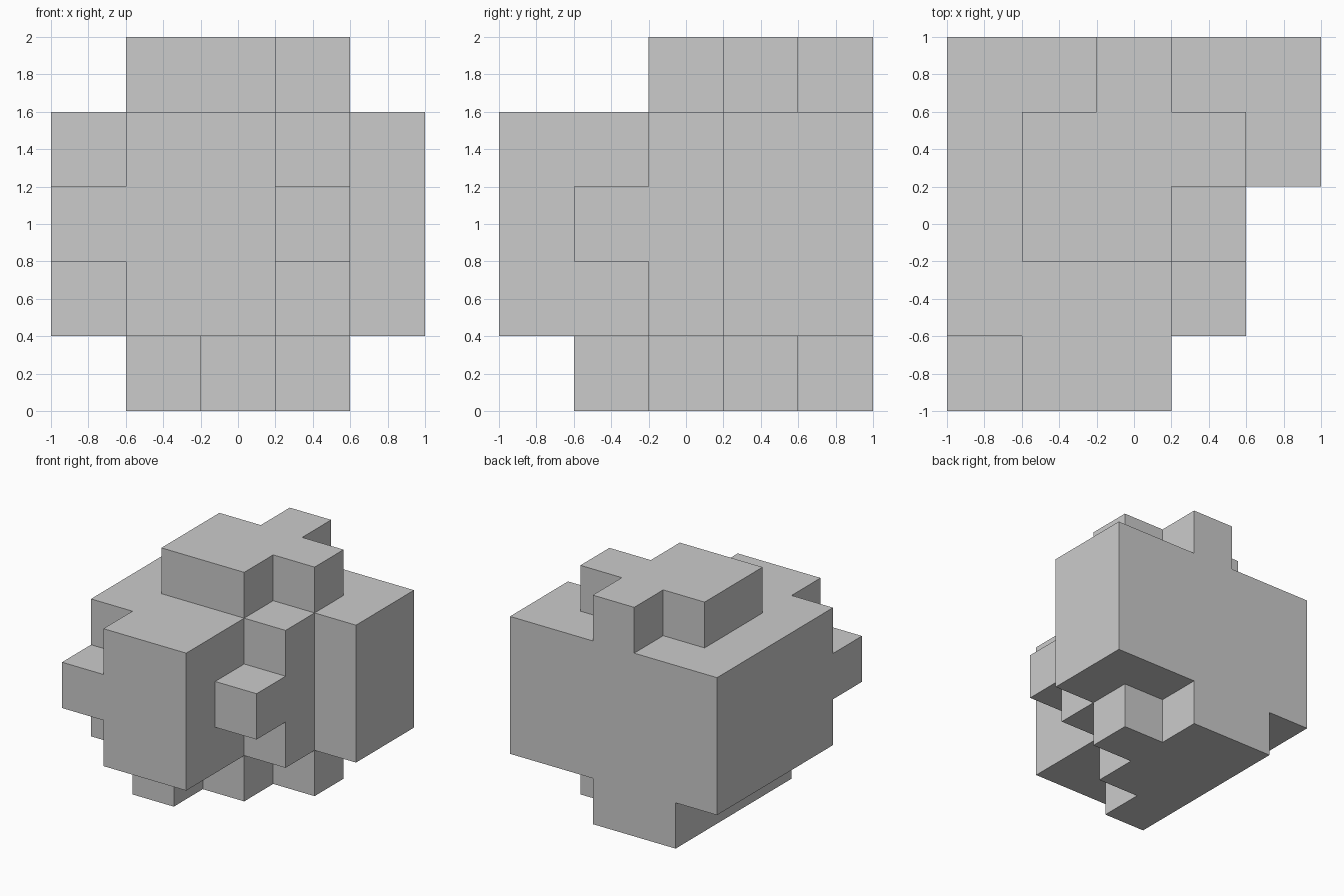
import bpy
import bmesh
from mathutils import Vector

if "Cube" in bpy.data.objects:
    bpy.data.objects.remove(bpy.data.objects["Cube"])

CELL = 0.4

# Floor plans of the 5 x 5 x 5 block grid: each row runs along x, first row is the back
bottom = [".##..",
          ".###.",
          ".##..",
          ".#...",
          "....."]
body = ["#####",
        "#####",
        "####.",
        "###..",
        ".##.."]
# The middle level has two extra corner knobs
middle = body[:3] + ["####.", "###.."]
top = ["..#..",
       ".###.",
       ".##..",
       ".....",
       "....."]
levels = [bottom, body, middle, body, top]

filled = {(x, 4 - row, z)
          for z, plan in enumerate(levels)
          for row, line in enumerate(plan)
          for x, mark in enumerate(line) if mark == "#"}

# Outer skin: one quad wherever a filled cell meets an empty one
bm = bmesh.new()
for cell in filled:
    for axis in range(3):
        for side in (-1, 1):
            neighbour = list(cell)
            neighbour[axis] += side
            if tuple(neighbour) in filled:
                continue
            normal, u, v = Vector(), Vector(), Vector()
            normal[axis] = side
            u[(axis + 1) % 3] = 0.5
            v[(axis + 2) % 3] = 0.5 * side
            centre = Vector(cell) + Vector((-2, -2, 0.5)) + normal * 0.5
            corners = (centre - u - v, centre + u - v, centre + u + v, centre - u + v)
            bm.faces.new([bm.verts.new(c * CELL) for c in corners])

# Weld the quads and merge flat neighbours into clean large faces
bmesh.ops.remove_doubles(bm, verts=bm.verts, dist=0.001)
bmesh.ops.dissolve_limit(bm, angle_limit=0.01, verts=bm.verts, edges=bm.edges)
bmesh.ops.recalc_face_normals(bm, faces=bm.faces)

mesh = bpy.data.meshes.new("stepped_block")
bm.to_mesh(mesh)
bm.free()
bpy.context.collection.objects.link(bpy.data.objects.new("stepped_block", mesh))
